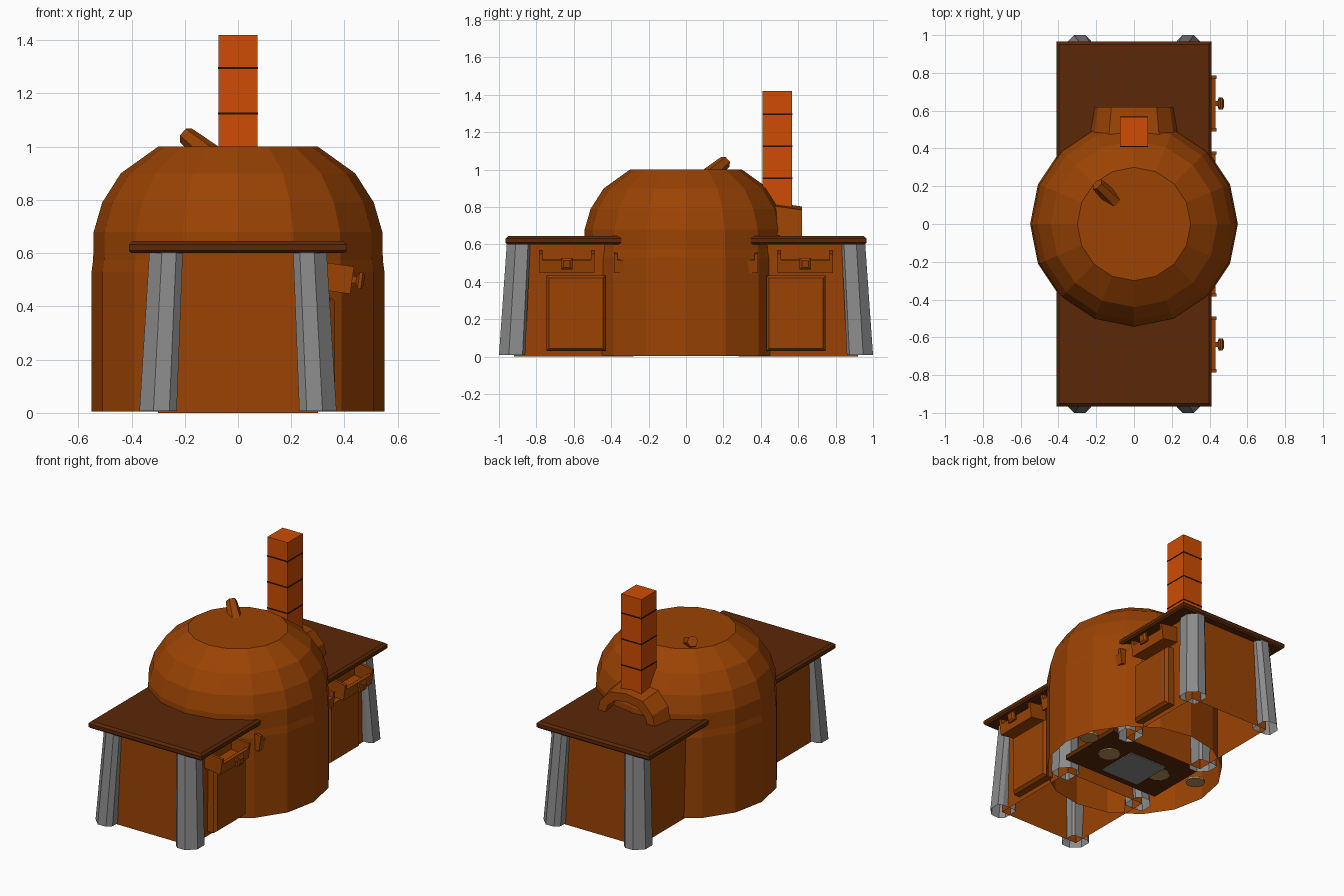
import bpy, bmesh, math
from mathutils import Matrix, Vector

if "Cube" in bpy.data.objects:
    bpy.data.objects.remove(bpy.data.objects["Cube"])


def mat(name, rgb):
    m = bpy.data.materials.new(name)
    m.diffuse_color = (*rgb, 1)
    m.use_nodes = True
    m.node_tree.nodes["Principled BSDF"].inputs["Base Color"].default_value = m.diffuse_color
    return m


CLAY = mat("brown clay", (0.325, 0.056, 0.001))
ORANGE = mat("orange brick", (0.62, 0.072, 0.001))
WOOD = mat("dark wood", (0.105, 0.021, 0.002))
STONE = mat("grey stone", (0.26, 0.26, 0.26))
TAN = mat("tan stone", (0.50, 0.27, 0.09))
MORTAR = mat("dark mortar", (0.012, 0.006, 0.003))


def finish(name, bm, m):
    bmesh.ops.recalc_face_normals(bm, faces=bm.faces)
    me = bpy.data.meshes.new(name)
    bm.to_mesh(me)
    bm.free()
    me.materials.append(m)
    ob = bpy.data.objects.new(name, me)
    bpy.context.collection.objects.link(ob)
    return ob


def add_loft(bm, rings, caps=(True, True)):
    loops = [[bm.verts.new(p) for p in r] for r in rings]
    n = len(loops[0])
    for a, b in zip(loops, loops[1:]):
        for i in range(n):
            j = (i + 1) % n
            bm.faces.new((a[i], a[j], b[j], b[i]))
    if caps[0]:
        bm.faces.new(loops[0][::-1])
    if caps[1]:
        bm.faces.new(loops[-1])


def loft(name, rings, m, caps=(True, True)):
    bm = bmesh.new()
    add_loft(bm, rings, caps)
    return finish(name, bm, m)


def rect(x0, x1, y0, y1, z):
    return [(x0, y0, z), (x1, y0, z), (x1, y1, z), (x0, y1, z)]


def boxes(name, specs, m, mtx=None):
    bm = bmesh.new()
    for x0, x1, y0, y1, z0, z1 in specs:
        add_loft(bm, [rect(x0, x1, y0, y1, z0), rect(x0, x1, y0, y1, z1)])
    if mtx:
        bm.transform(mtx)
    return finish(name, bm, m)


def circle(r, z, n, off=0.0):
    return [(r * math.cos(2 * math.pi * i / n + off),
             r * math.sin(2 * math.pi * i / n + off), z) for i in range(n)]


def rod(name, p, q, r0, r1, n, m):
    p, q = Vector(p), Vector(q)
    rot = (q - p).to_track_quat('Z', 'Y')
    rings = [[p + rot @ Vector(v) for v in circle(r0, 0, n)],
             [p + rot @ Vector(v) for v in circle(r1, (q - p).length, n)]]
    return loft(name, rings, m)


# Domed oven, open underneath
profile = [(.55, .005), (.55, .53), (.544, .575), (.542, .68),
           (.51, .79), (.44, .90), (.30, 1.0)]
loft("oven_dome", [circle(r, z, 16) for r, z in profile], CLAY, (False, True))

# Vent peg on top
rod("vent_peg", (-.10, .12, .965), (-.195, .21, 1.042), .045, .034, 6, CLAY)

# Chimney with mortar joints
boxes("chimney", [(-.073, .073, .41, .567, .72, 1.42)], ORANGE)
boxes("chimney_joints", [(-.0745, .0745, .4085, .5685, z - .004, z + .004)
                         for z in (.955, 1.125, 1.295)], MORTAR)

# Arched mouth under the chimney
outer = [(-.21, .63), (-.19, .71), (-.12, .785), (0, .803),
         (.12, .785), (.19, .71), (.21, .63)]
inner = [(.155, .63), (.135, .69), (.08, .737), (0, .75),
         (-.08, .737), (-.135, .69), (-.155, .63)]
loft("mouth_arch", [[(x * s, y, z + dz) for x, z in outer + inner]
                    for y, s, dz in ((.42, 1.14, .028), (.62, 1.0, 0))], CLAY)


def leg_ring(cx, cy, sx, sy, h, z):
    # Square with a broad outer chamfer and slim other corners
    b, c = h * .75, h * .2
    pts = [(h, -h + c), (h, h - b), (h - b, h), (-h + c * 2, h),
           (-h, h - c * 2), (-h, -h + c), (-h + c, -h), (h - c * 2, -h)]
    return [(cx + x * sx, cy + y * sy, z) for x, y in pts]


for s, side in ((-1, "front"), (1, "back")):
    def span(a, b):
        return (a, b) if s > 0 else (-b, -a)

    # Counter top with bevelled upper edge
    loft(side + "_counter_top",
         [rect(-w, w, *span(.62 - d, .62 + d), z)
          for w, d, z in ((.40, .335, .60), (.41, .345, .61),
                          (.41, .345, .632), (.396, .331, .645))], WOOD)
    # Cabinet, open underneath
    loft(side + "_cabinet",
         [rect(-.30, .30, *span(.28, .92), 0), rect(-.31, .31, *span(.28, .91), .61)],
         CLAY, (False, False))
    # Splayed stone legs, hollow underneath
    for sx in (-1, 1):
        for b, t, k, part in ((.93, .895, 1, "outer"), (.30, .335, -1, "inner")):
            loft(f"{side}_{part}_leg_{'left' if sx < 0 else 'right'}",
                 [leg_ring(sx * .30, s * b, sx, s * k, .07, .008),
                  leg_ring(sx * .27, s * t, sx, s * k, .063, .605)], STONE, (False, True))
    # Cupboard door with chamfered rim
    y0, y1 = span(.43, .747)
    loft(side + "_door",
         [[(x, y0 + d, .03 + d), (x, y1 - d, .03 + d), (x, y1 - d, .435 - d), (x, y0 + d, .435 - d)]
          for x, d in ((.29, 0), (.345, 0), (.365, .015))], CLAY)
    # Open drawers with a low front, slightly pulled out and drooping
    tilt = Matrix.Translation((.31, 0, .515)) @ Matrix.Rotation(math.radians(8), 4, 'Y')
    for a, b, part in ((.49, .785, "outer"), (.10, .385, "inner")):
        y0, y1 = span(a, b)
        boxes(f"{side}_{part}_drawer",
              [(-.1, .10, y0, y1, -.052, -.035),
               (-.1, .12, y0, y0 + .018, -.052, .052),
               (-.1, .12, y1 - .018, y1, -.052, .052),
               (.10, .12, y0, y1, -.052, .018)], CLAY, tilt)
    # Drawer knob: neck and square flared head
    knob = [(.115, .018), (.135, .018), (.144, .044), (.156, .044), (.165, .026)]
    yc = s * .6375
    loft(side + "_drawer_knob",
         [[tilt @ Vector((x, yc + v[0], v[1] + .003)) for v in circle(r, 0, 4, math.pi / 4)]
          for x, r in knob], CLAY)

# Oven floor with ash plate and round stones, seen from below
boxes("oven_floor", [(-.36, .36, -.23, .23, .05, .08)], WOOD)
boxes("ash_plate", [(-.14, .14, -.14, .14, .012, .02)], STONE)
for i, sx in enumerate((-1, 1)):
    rod(f"inner_stone_{i}", (sx * .20, 0, .042), (sx * .20, 0, .055), .07, .07, 10, TAN)
    rod(f"outer_stone_{i}", (sx * .43, .08, .04), (sx * .43, .08, .055), .06, .06, 10, TAN)
